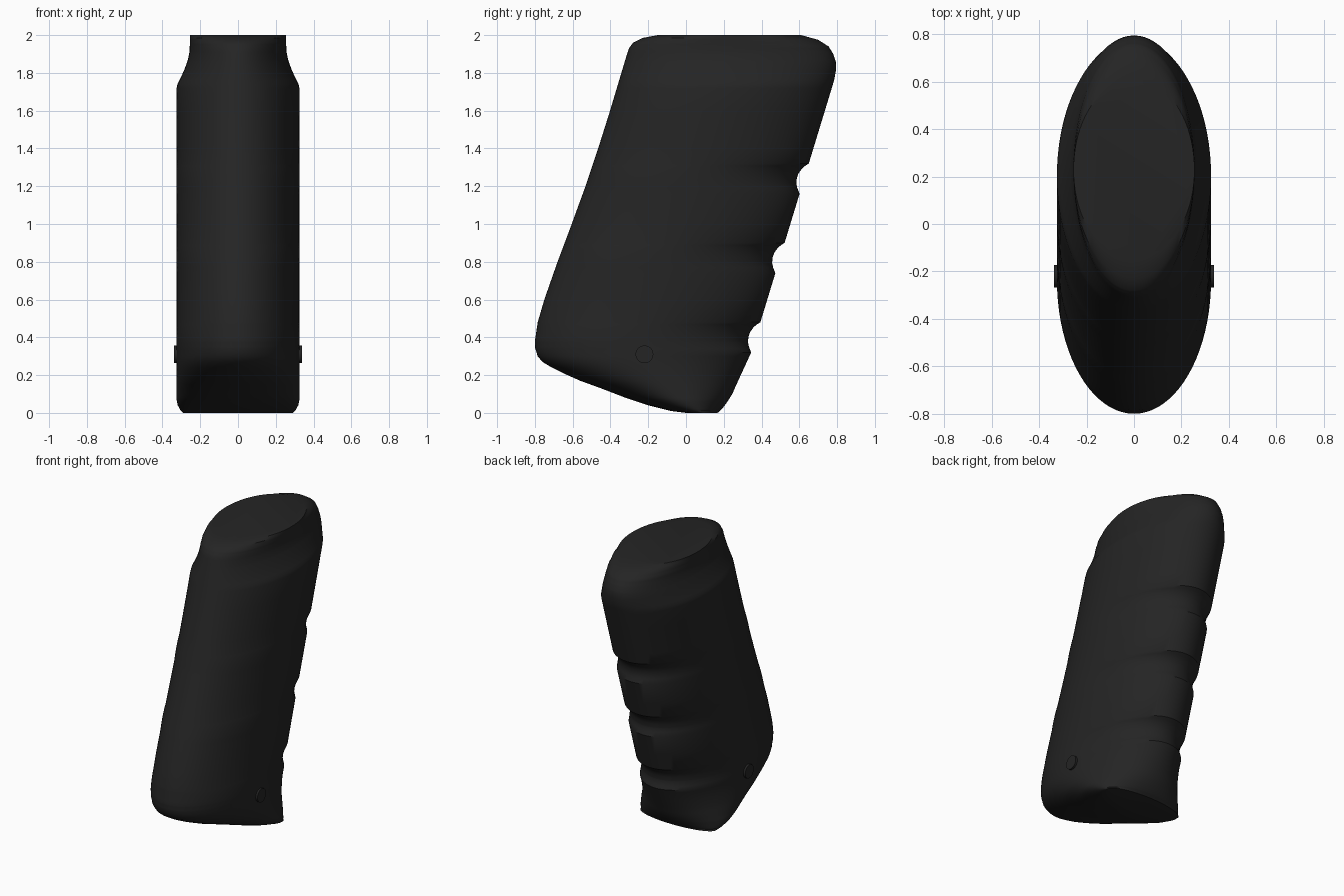
import bpy, bmesh, math

cube = bpy.data.objects.get("Cube")
if cube:
    bpy.data.objects.remove(cube, do_unlink=True)

SIDES = 80

black = bpy.data.materials.new("matte black")
black.use_nodes = True
colour = (0.018, 0.018, 0.018, 1)
black.diffuse_color = colour
shader = black.node_tree.nodes["Principled BSDF"]
shader.inputs["Base Color"].default_value = colour
shader.inputs["Roughness"].default_value = 0.7


def sample(curve, z):
    """Value at height z on a curve of (height, value) points."""
    for (z0, v0), (z1, v1) in zip(curve, curve[1:]):
        if z <= z1:
            t = max(0, (z - z0) / (z1 - z0))
            return v0 + (v1 - v0) * t
    return curve[-1][1]


def finish(obj):
    obj.data.materials.append(black)
    bpy.ops.object.select_all(action="DESELECT")
    obj.select_set(True)
    bpy.context.view_layer.objects.active = obj
    bpy.ops.object.shade_smooth_by_angle(angle=math.radians(35))


# Front edge, leaning back, with the slanted heel below
front = [(0, 0), (.01, -.08), (.04, -.2), (.08, -.32), (.13, -.45), (.17, -.56),
         (.21, -.65), (.24, -.71), (.27, -.76), (.3, -.785), (.34, -.798),
         (.38, -.8), (.48, -.785), (.6, -.75), (.8, -.68), (1, -.605),
         (1.2, -.532), (1.4, -.465), (1.6, -.402), (1.9, -.312), (1.93, -.302),
         (1.96, -.28), (1.985, -.23), (2, -.15)]

# Back edge: a straight slope with finger grooves
groove = [(0, 0), (.012, .015), (.025, .027), (.05, .038), (.075, .04),
          (.105, .034), (.13, .021), (.16, 0)]
back = [(0, .167), (.02, .19), (.06, .22), (.1, .245), (.15, .267)]
for top in (.48, .9, 1.32):
    back += [(top - d, .65 + .305 * (top - d - 1.32) - cut)
             for d, cut in reversed(groove)]
back += [(1.76, .784), (1.82, .795), (1.86, .793), (1.9, .78), (1.94, .755),
         (1.975, .7), (2, .61)]

# Half width, necked in at the top
width = [(0, .29), (.015, .305), (.04, .319), (.07, .325), (1.72, .325),
         (1.74, .321), (1.775, .303), (1.82, .283), (1.87, .265), (1.91, .257),
         (1.95, .255), (2, .255)]

# Grip body: elliptical rings stacked up the three edge curves
bm = bmesh.new()
heights = sorted({round(p[0], 4) for p in front + back + width})
rings = []
for z in heights:
    f, b, w = sample(front, z), sample(back, z), sample(width, z)
    ring = []
    for i in range(SIDES):
        a = math.tau * i / SIDES
        ring.append(bm.verts.new((w * math.cos(a),
                                  (f + b) / 2 + (b - f) / 2 * math.sin(a), z)))
    rings.append(ring)
for low, high in zip(rings, rings[1:]):
    for i in range(SIDES):
        j = (i + 1) % SIDES
        bm.faces.new((low[i], low[j], high[j], high[i]))
bm.faces.new(rings[-1])
bm.faces.new(rings[0][::-1])
mesh = bpy.data.meshes.new("grip_body")
bm.to_mesh(mesh)
bm.free()
body = bpy.data.objects.new("grip_body", mesh)
bpy.context.collection.objects.link(body)
finish(body)

# Cross pin showing on both sides
bpy.ops.mesh.primitive_cylinder_add(vertices=32, radius=.047, depth=.676,
                                    location=(0, -.22, .31),
                                    rotation=(0, math.pi / 2, 0))
pin = bpy.context.object
pin.name = "cross_pin"
finish(pin)
